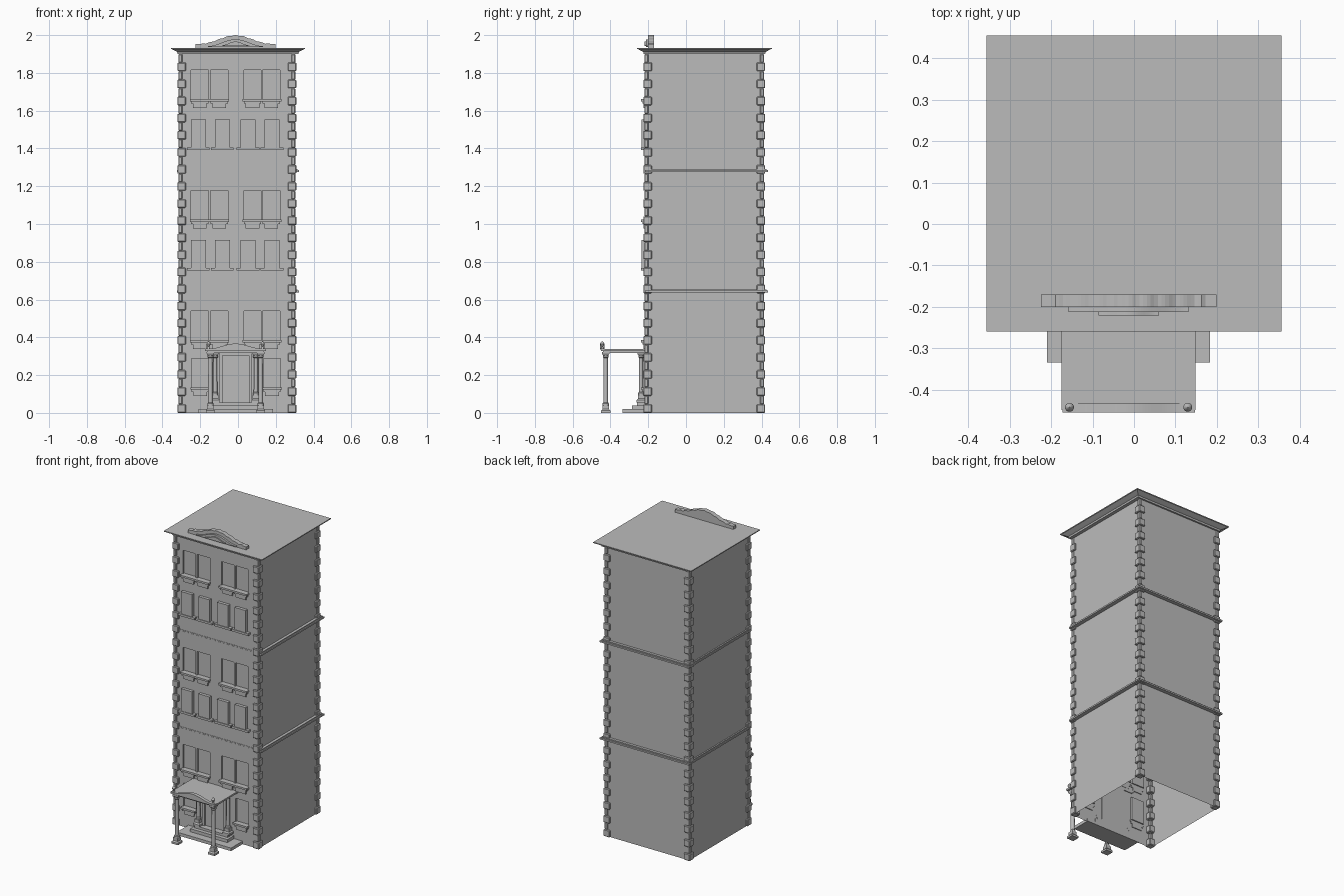
import bpy, bmesh, math
from mathutils import Matrix

cube = bpy.data.objects.get("Cube")
if cube:
    bpy.data.objects.remove(cube, do_unlink=True)

GREY = (0.5, 0.5, 0.5, 1)
stone = bpy.data.materials.new("grey stone")
stone.use_nodes = True
stone.diffuse_color = GREY
stone.node_tree.nodes["Principled BSDF"].inputs["Base Color"].default_value = GREY


def finish(name, bm):
    bmesh.ops.recalc_face_normals(bm, faces=bm.faces)
    mesh = bpy.data.meshes.new(name)
    bm.to_mesh(mesh)
    bm.free()
    mesh.materials.append(stone)
    obj = bpy.data.objects.new(name, mesh)
    bpy.context.collection.objects.link(obj)
    return obj


def boxes(name, spans, bevel=0):
    """Join boxes given as (x0, x1, y0, y1, z0, z1)."""
    bm = bmesh.new()
    for x0, x1, y0, y1, z0, z1 in spans:
        m = Matrix.Translation(((x0 + x1) / 2, (y0 + y1) / 2, (z0 + z1) / 2))
        m = m @ Matrix.Diagonal((x1 - x0, y1 - y0, z1 - z0, 1))
        bmesh.ops.create_cube(bm, size=1, matrix=m)
    if bevel:
        bmesh.ops.bevel(bm, geom=bm.edges[:], offset=bevel, segments=1, affect='EDGES')
    return finish(name, bm)


def stack(name, x, y, profile, sides=16):
    """Turned shape from (radius, z) rings; four sides give a square plan."""
    bm = bmesh.new()
    turn = math.pi / sides
    rings = [[bm.verts.new((x + r * math.cos(turn + i * math.tau / sides),
                            y + r * math.sin(turn + i * math.tau / sides), z))
              for i in range(sides)] for r, z in profile]
    for a, b in zip(rings, rings[1:]):
        for i in range(sides):
            j = (i + 1) % sides
            bm.faces.new((a[i], a[j], b[j], b[i]))
    bm.faces.new(rings[0])
    bm.faces.new(rings[-1])
    obj = finish(name, bm)
    if sides > 4:
        bpy.ops.object.select_all(action='DESELECT')
        obj.select_set(True)
        bpy.context.view_layer.objects.active = obj
        bpy.ops.object.shade_smooth_by_angle(angle=math.radians(35))
    return obj


def crest(name, x, half, y0, y1, z0, base, rise, arch=1.0, scallop=0.0, steps=48):
    """Curved gable: a flat base strip with an arch over its middle."""
    bm = bmesh.new()
    outline = [(x + half, z0), (x - half, z0)]
    for i in range(steps + 1):
        t = -1 + 2 * i / steps
        u = min(abs(t) / arch, 1)
        bump = scallop * abs(math.sin(u * math.pi * 4 + math.pi / 2)) * (u < 1)
        outline.append((x + half * t, z0 + base + (rise - scallop) * (1 + math.cos(math.pi * u)) / 2 + bump))
    face = bm.faces.new([bm.verts.new((px, y0, pz)) for px, pz in outline])
    out = bmesh.ops.extrude_face_region(bm, geom=[face])
    bmesh.ops.translate(bm, vec=(0, y1 - y0, 0),
                        verts=[v for v in out["geom"] if isinstance(v, bmesh.types.BMVert)])
    return finish(name, bm)


X0, X1, Y0, Y1, TOP = -0.31, 0.298, -0.215, 0.408, 1.915
CX = -0.013
FLOOR = 0.638
tall_windows = (-0.203, -0.1, 0.077, 0.177)
low_windows = (-0.21, -0.083, 0.053, 0.18)
ground_windows = (-0.2, 0.18)

# Walls: an open-bottomed shell with shallow window recesses on the front
openings = [(x, 0.385 + FLOOR * k, 0.54 + FLOOR * k) for k in range(3) for x in tall_windows]
openings += [(x, 0.135, 0.288) for x in ground_windows]
walls = boxes("walls", [(X0, X1, Y0, Y1, 0, TOP)])
cutter = boxes("window_cutter", [(x - 0.046, x + 0.046, Y0 - 0.05, Y0 + 0.012, a, b)
                                 for x, a, b in openings])
cutter.hide_render = True
mod = walls.modifiers.new("window recesses", 'BOOLEAN')
mod.operation, mod.object, mod.solver = 'DIFFERENCE', cutter, 'EXACT'
bpy.context.view_layer.objects.active = walls
bpy.ops.object.modifier_apply(modifier=mod.name)
bpy.data.objects.remove(cutter, do_unlink=True)
bm = bmesh.new()
bm.from_mesh(walls.data)
bmesh.ops.delete(bm, geom=[f for f in bm.faces if f.calc_center_median().z < 0.001], context='FACES')
bm.to_mesh(walls.data)
bm.free()

# Moulded sills under the recessed windows
spans = []
for x, z, _ in openings:
    spans += [(x - 0.052, x + 0.052, Y0 - 0.024, Y0 + 0.005, z - 0.012, z),
              (x - 0.046, x + 0.046, Y0 - 0.016, Y0 + 0.005, z - 0.024, z - 0.012),
              (x - 0.036, x + 0.036, Y0 - 0.01, Y0 + 0.005, z - 0.046, z - 0.024)]
boxes("moulded_sills", spans)

# Projecting windows with plain sills on the upper two storeys
panes, sills = [], []
for k in (1, 2):
    for x in low_windows:
        z = 0.768 + FLOOR * (k - 1)
        panes.append((x - 0.04, x + 0.04, Y0 - 0.02, Y0 + 0.005, z, z + 0.146))
        sills.append((x - 0.06, x + 0.06, Y0 - 0.024, Y0 + 0.005, z - 0.014, z))
boxes("projecting_windows", panes)
boxes("plain_sills", sills)

# Corner blocks, alternately long and short
blocks, rows = [], 42
height = 1.9 / rows
for i in range(rows):
    reach, out = ((0.034, 0.011), (0.016, 0.006))[i % 2]
    for x, sx in ((X0, 1), (X1, -1)):
        for y, sy in ((Y0, 1), (Y1, -1)):
            xa, xb = sorted((x - sx * out, x + sx * reach))
            ya, yb = sorted((y - sy * out, y + sy * reach))
            blocks.append((xa, xb, ya, yb, i * height, (i + 1) * height))
boxes("corner_blocks", blocks, bevel=0.004)

# Storey bands, nearly flush at the front
boxes("storey_bands", [b for z in (0.637, 1.275) for b in (
    (X0 - 0.014, 0.324, Y0 - 0.003, 0.433, z, z + 0.01),
    (X0 - 0.009, 0.316, Y0 - 0.002, 0.425, z + 0.01, z + 0.017))])

# Flared cornice and flat roof
bm = bmesh.new()
rings = []
for grow, z in ((0.32, 1.9), (0.322, 1.911), (0.33, 1.915), (0.35, 1.926), (0.356, 1.926), (0.356, 1.932)):
    rings.append([bm.verts.new((sx * grow, 0.0975 + sy * (grow + 0.0015), z))
                  for sx, sy in ((-1, -1), (1, -1), (1, 1), (-1, 1))])
for a, b in zip(rings, rings[1:]):
    for i in range(4):
        bm.faces.new((a[i], a[(i + 1) % 4], b[(i + 1) % 4], b[i]))
bm.faces.new(rings[0])
bm.faces.new(rings[-1])
finish("roof_cornice", bm)

# Roof crest in three tiers
crest("crest_back", CX, 0.212, -0.2, -0.17, 1.932, 0.02, 0.048, 0.85, 0.005)
crest("crest_middle", CX, 0.145, -0.213, -0.2, 1.938, 0.004, 0.036)
crest("crest_front", CX, 0.073, -0.221, -0.213, 1.942, 0.004, 0.02)

# Entrance steps
boxes("entrance_steps", [(CX - 0.197, CX + 0.197, -0.335, Y0 + 0.005, 0, 0.02),
                         (CX - 0.135, CX + 0.135, -0.285, Y0 + 0.005, 0.02, 0.04),
                         (CX - 0.12, CX + 0.12, -0.26, Y0 + 0.005, 0.04, 0.055)])

# Door with frame and panel
boxes("door_frame", [(CX + s * 0.078 - 0.008, CX + s * 0.078 + 0.008, Y0 - 0.016, Y0 + 0.005, 0.055, 0.32)
                     for s in (-1, 1)]
      + [(CX - 0.086, CX + 0.086, Y0 - 0.016, Y0 + 0.005, 0.305, 0.322)])
boxes("door", [(CX - 0.07, CX + 0.07, Y0 - 0.006, Y0 + 0.005, 0.055, 0.305)])

# Porch columns, with square plinths and capitals; the rear pair stands on the steps
for row, y, z, r in (("front", -0.425, 0, 0.013), ("rear", -0.238, 0.055, 0.012)):
    for side, s in (("right", -1), ("left", 1)):
        x = CX + s * (0.133 if row == "front" else 0.108)
        label = f"{row}_{side}_column"
        stack(label + "_plinth", x, y, [(0.034, z), (0.034, z + 0.012), (0.024, z + 0.02), (0.024, z + 0.04)], 4)
        stack(label, x, y, [(r + 0.004, z + 0.04), (r + 0.004, z + 0.05), (r, z + 0.055),
                            (r - 0.002, 0.29), (r + 0.003, 0.295), (r + 0.003, 0.305)])
        stack(label + "_capital", x, y, [(0.02, 0.305), (0.028, 0.314), (0.028, 0.323)], 4)

# Porch roof, its curved gable and the ball finials
boxes("porch_roof", [(CX - 0.162, CX + 0.162, -0.45, Y0 + 0.005, 0.327, 0.338),
                     (CX - 0.15, CX + 0.15, -0.44, Y0 + 0.005, 0.318, 0.327)])
crest("porch_gable", CX, 0.16, -0.455, -0.432, 0.335, 0.006, 0.026, 0.85)
for side, s in (("right", -1), ("left", 1)):
    stack(f"{side}_finial", CX + s * 0.143, -0.443,
          [(0.008, 0.338), (0.004, 0.352), (0.009, 0.358), (0.011, 0.365), (0.008, 0.373), (0.001, 0.38)], 12)
